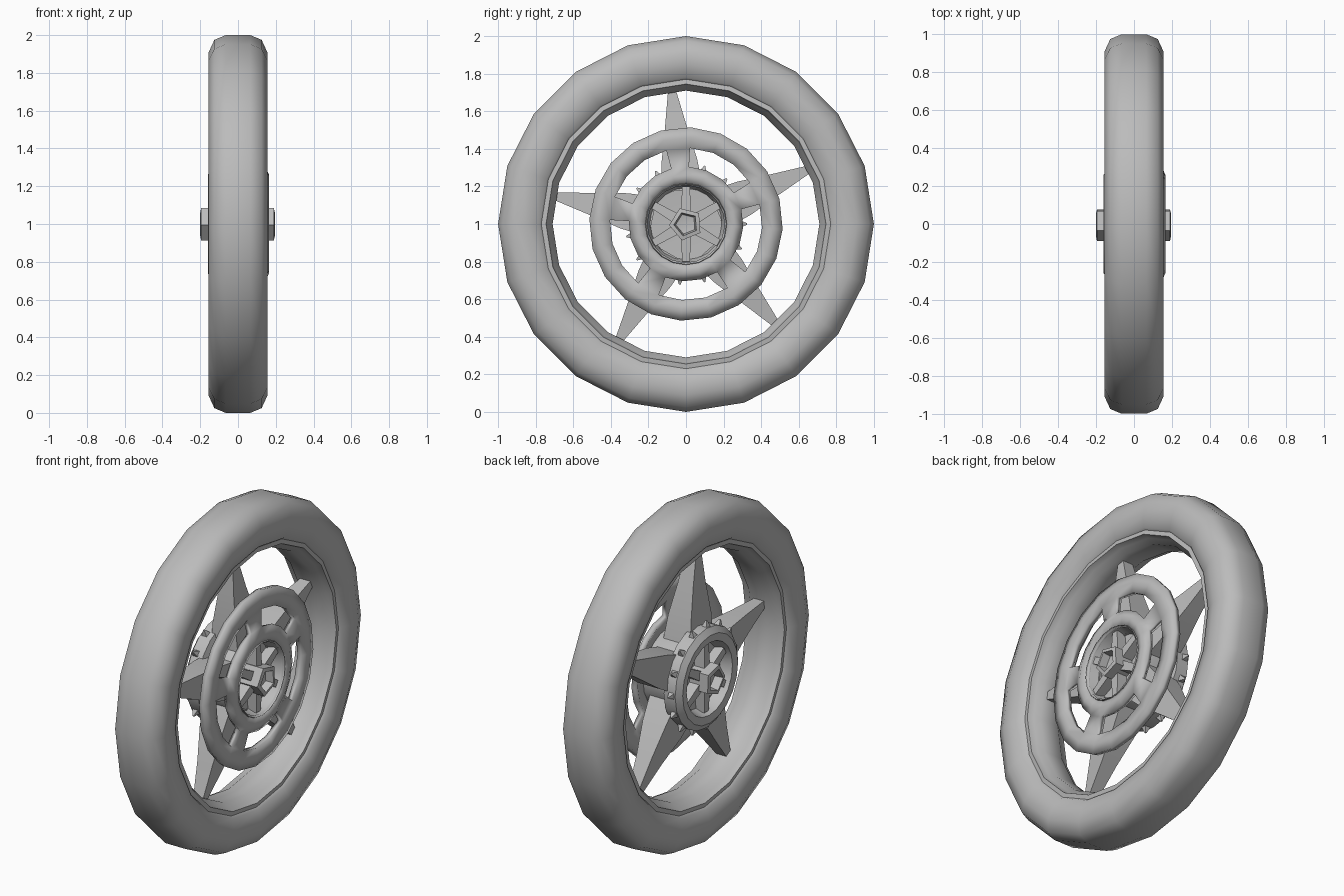
import bpy, bmesh, math
from math import radians, cos, sin
from mathutils import Vector

cube = bpy.data.objects.get("Cube")
if cube:
    bpy.data.objects.remove(cube, do_unlink=True)

grey = bpy.data.materials.new("plain_grey")
grey.use_nodes = True
COLOUR = (0.5, 0.5, 0.5, 1)
grey.diffuse_color = COLOUR
grey.node_tree.nodes["Principled BSDF"].inputs["Base Color"].default_value = COLOUR

SPOKES = 5
SPOKE_ANGLES = [24 + 72 * i for i in range(SPOKES)]


def polar(x, r, deg):
    """Point on the wheel: x along the axle, r and angle around it."""
    return Vector((x, r * cos(radians(deg)), 1 + r * sin(radians(deg))))


def finish(bm, name, angle=45):
    bmesh.ops.remove_doubles(bm, verts=bm.verts, dist=0.0005)
    bmesh.ops.recalc_face_normals(bm, faces=bm.faces)
    mesh = bpy.data.meshes.new(name)
    bm.to_mesh(mesh)
    bm.free()
    mesh.materials.append(grey)
    obj = bpy.data.objects.new(name, mesh)
    bpy.context.collection.objects.link(obj)
    bpy.ops.object.select_all(action="DESELECT")
    obj.select_set(True)
    bpy.context.view_layer.objects.active = obj
    bpy.ops.object.shade_smooth_by_angle(angle=radians(angle))
    return obj


def lathe(name, profile, sides, phase=0, angle=45):
    """Spin a closed (x, radius) profile around the axle."""
    bm = bmesh.new()
    rings = [[bm.verts.new(polar(x, r, phase + 360 * s / sides)) for x, r in profile]
             for s in range(sides)]
    n = len(profile)
    for s in range(sides):
        a, b = rings[s], rings[(s + 1) % sides]
        for i in range(n):
            j = (i + 1) % n
            bm.faces.new((a[i], a[j], b[j], b[i]))
    return finish(bm, name, angle)


def bar(bm, deg, sections):
    """Loft four-sided sections (radius, x centre, half depth, half width) outward."""
    side = polar(0, 1, deg + 90) - Vector((0, 0, 1))
    loops = []
    for r, x, depth, width in sections:
        c = polar(x, r, deg)
        dx = Vector((depth, 0, 0))
        loops.append([bm.verts.new(c + o) for o in
                      (dx + side * width, dx - side * width,
                       -dx - side * width, -dx + side * width)])
    for a, b in zip(loops, loops[1:]):
        for i in range(4):
            j = (i + 1) % 4
            bm.faces.new((a[i], a[j], b[j], b[i]))
    bm.faces.new(loops[0])
    bm.faces.new(loops[-1])


# Tyre
half = [(0.065, 1.0), (0.125, 0.975), (0.155, 0.91), (0.155, 0.85), (0.135, 0.78), (0.10, 0.755)]
lathe("tyre", half + [(-x, r) for x, r in reversed(half)], 20, 90, 80)

# Rim with a lip on each side
half = [(0.12, 0.78), (0.125, 0.745), (0.09, 0.735), (0.06, 0.71)]
lathe("rim", half + [(-x, r) for x, r in reversed(half)], 20, 90, 50)

# Tapered spokes
bm = bmesh.new()
for deg in SPOKE_ANGLES:
    bar(bm, deg, [(0.18, 0, 0.09, 0.11), (0.34, 0, 0.075, 0.095),
                  (0.52, 0, 0.05, 0.058), (0.73, 0, 0.03, 0.018)])
finish(bm, "spokes", 50)

# Hub: drum on the right, narrower barrel on the left, dished on both faces
lathe("hub", [(-0.07, 0), (-0.08, 0.19), (-0.155, 0.215), (-0.16, 0.26), (-0.135, 0.295),
              (-0.06, 0.295), (-0.04, 0.23), (0.12, 0.23), (0.16, 0.215), (0.08, 0.19),
              (0.07, 0)], 20, 0, 40)

# Ribs inside both dishes
bm = bmesh.new()
for s in (-1, 1):
    for i in range(6):
        bar(bm, 30 + 60 * i, [(0.05, s * 0.10, 0.04, 0.028), (0.20, s * 0.10, 0.035, 0.02)])
finish(bm, "hub_ribs", 30)

# Five-sided axle with hollow ends
lathe("axle", [(0.14, 0), (0.15, 0.055), (0.195, 0.065), (0.19, 0.09), (-0.195, 0.09),
               (-0.2, 0.065), (-0.15, 0.055), (-0.14, 0)], 5, 40, 30)

# Small teeth around the drum
bm = bmesh.new()
for i in range(15):
    bar(bm, 24 * i, [(0.28, -0.11, 0.022, 0.022), (0.325, -0.11, 0.004, 0.004)])
finish(bm, "drum_teeth", 30)

# Brake disc with five slots, bridged in front of the spokes
bm = bmesh.new()
SEGS = 20
step = 360 / SEGS
rows = [(0.135, 0.515), (0.145, 0.46), (0.14, 0.405), (0.145, 0.305), (0.165, 0.26), (0.15, 0.205)]
start = SPOKE_ANGLES[0] - step / 2
rings = [[bm.verts.new(polar(x, r, start + step * s)) for s in range(SEGS)] for x, r in rows]
for k in range(len(rows) - 1):
    for s in range(SEGS):
        if k == 2 and s % (SEGS // SPOKES):
            continue
        t = (s + 1) % SEGS
        bm.faces.new((rings[k][s], rings[k][t], rings[k + 1][t], rings[k + 1][s]))
disc = finish(bm, "brake_disc", 50)
solid = disc.modifiers.new("thickness", "SOLIDIFY")
solid.thickness = 0.035
solid.offset = -1 if disc.data.polygons[0].normal.x > 0 else 1
